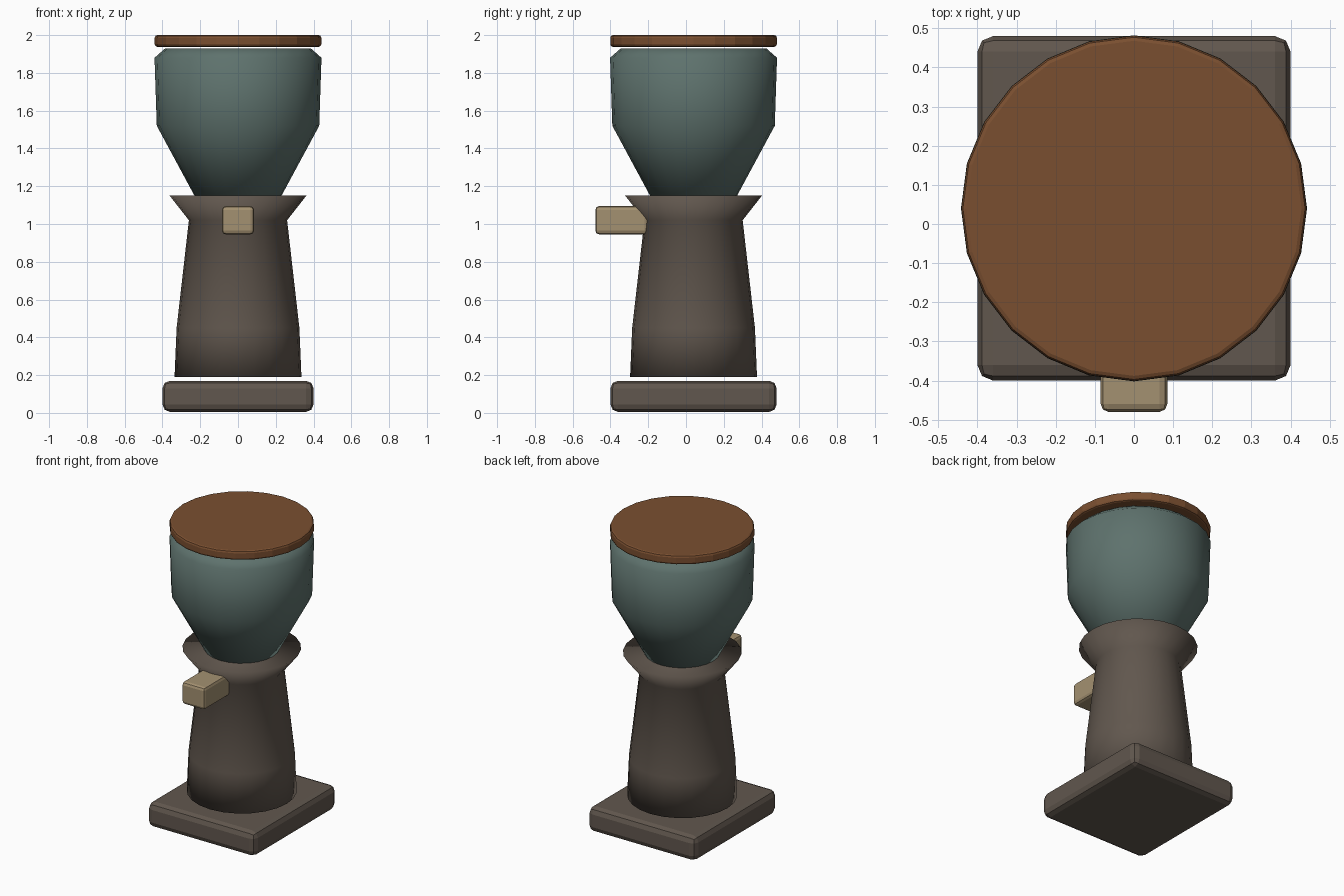
import bpy, bmesh, math

if "Cube" in bpy.data.objects:
    bpy.data.objects.remove(bpy.data.objects["Cube"])

AXIS_Y = 0.04   # the turned parts share this vertical axis
SIDES = 24


def material(name, rgb):
    m = bpy.data.materials.new(name)
    lin = [((c / 255 + 0.055) / 1.055) ** 2.4 for c in rgb]
    m.diffuse_color = (*lin, 1)
    m.use_nodes = True
    m.node_tree.nodes["Principled BSDF"].inputs["Base Color"].default_value = m.diffuse_color
    return m


stone = material("dark taupe", (97, 87, 78))
teal = material("slate teal", (94, 114, 109))
wood = material("brown wood", (122, 79, 48))
tan = material("tan", (164, 145, 113))


def finish(name, bm, mat, smooth):
    bmesh.ops.recalc_face_normals(bm, faces=bm.faces)
    for f in bm.faces:
        f.smooth = smooth
    mesh = bpy.data.meshes.new(name)
    bm.to_mesh(mesh)
    bm.free()
    mesh.materials.append(mat)
    ob = bpy.data.objects.new(name, mesh)
    bpy.context.collection.objects.link(ob)
    return ob


def turned(name, profile, mat, smooth=True):
    """Closed solid of revolution from (radius, height) points."""
    bm = bmesh.new()
    rings = []
    for r, z in profile:
        rings.append([bm.verts.new((r * math.cos(2 * math.pi * i / SIDES),
                                    AXIS_Y + r * math.sin(2 * math.pi * i / SIDES), z))
                      for i in range(SIDES)])
    for a, b in zip(rings, rings[1:]):
        for i in range(SIDES):
            j = (i + 1) % SIDES
            bm.faces.new((a[i], a[j], b[j], b[i]))
    bm.faces.new(rings[0][::-1])
    bm.faces.new(rings[-1])
    return finish(name, bm, mat, smooth)


def rounded_box(name, lo, hi, bevel, mat):
    bm = bmesh.new()
    bmesh.ops.create_cube(bm, size=1)
    for v in bm.verts:
        v.co = [(a + b) / 2 + c * (b - a) for a, b, c in zip(lo, hi, v.co)]
    bmesh.ops.bevel(bm, geom=bm.edges[:], offset=bevel, segments=2,
                    profile=0.5, affect='EDGES')
    return finish(name, bm, mat, False)


# square foot
rounded_box("base", (-0.40, -0.40, 0.005), (0.40, 0.48, 0.17), 0.04, stone)

# tapered pedestal with flared collar
turned("pedestal", [(0.336, 0.19), (0.325, 0.45), (0.26, 1.02), (0.362, 1.15)], stone)

# hopper bowl
turned("hopper", [(0.225, 1.14), (0.43, 1.52), (0.442, 1.88), (0.385, 1.93)], teal)

# lid disc with softened rims
turned("lid", [(0.428, 1.938), (0.437, 1.942), (0.441, 1.952), (0.441, 1.986),
               (0.437, 1.996), (0.428, 2.0)], wood, smooth=False)

# spout block on the front
rounded_box("spout", (-0.085, -0.48, 0.945), (0.085, -0.20, 1.095), 0.02, tan)
